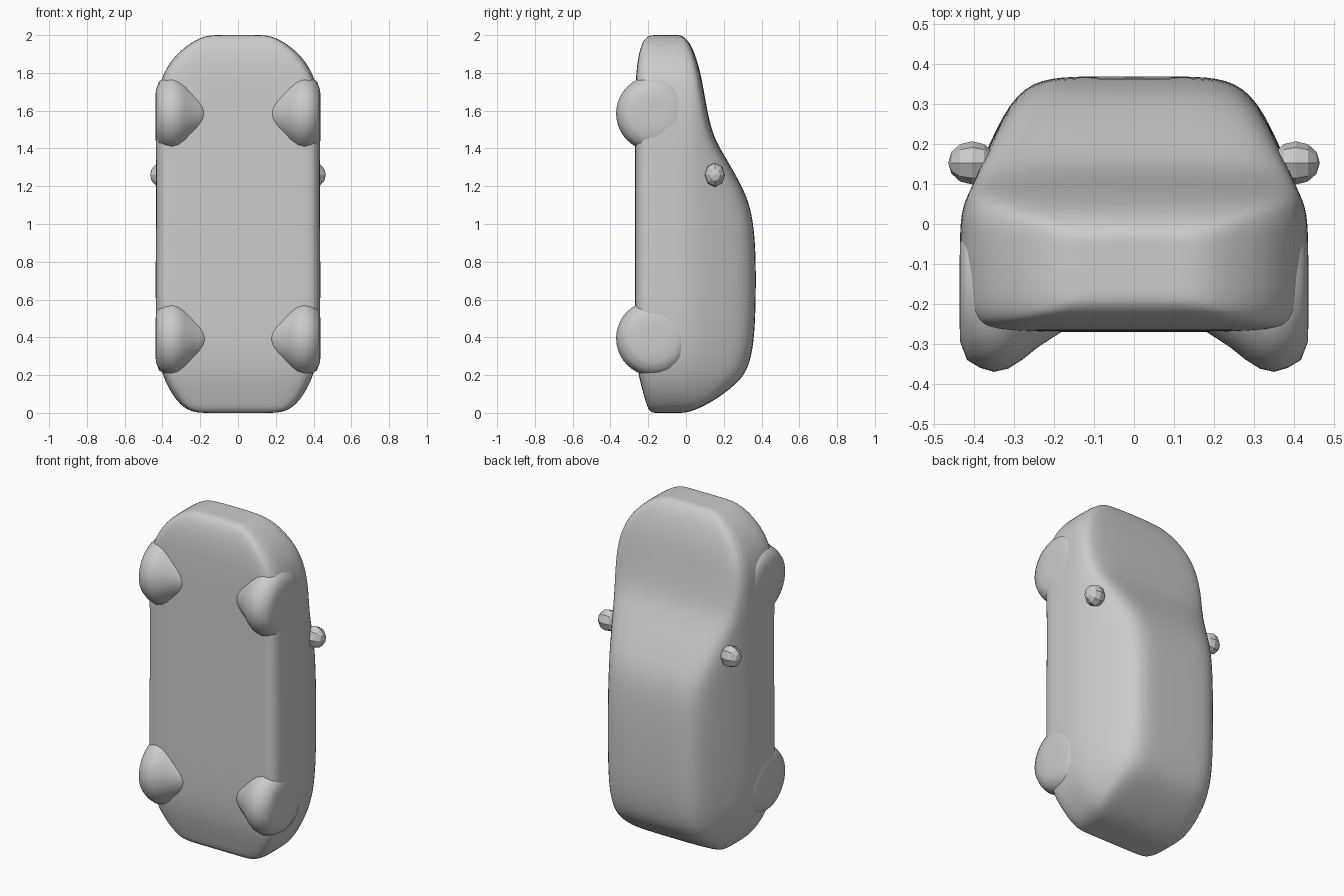
import bpy, bmesh, math
from mathutils import Matrix, Vector

if "Cube" in bpy.data.objects:
    bpy.data.objects.remove(bpy.data.objects["Cube"])

grey = bpy.data.materials.new("plain grey")
grey.use_nodes = True
GREY = (0.6, 0.6, 0.6, 1)
grey.diffuse_color = GREY
grey.node_tree.nodes["Principled BSDF"].inputs["Base Color"].default_value = GREY


def finish(name, bm, smooth=True):
    bmesh.ops.recalc_face_normals(bm, faces=bm.faces)
    mesh = bpy.data.meshes.new(name)
    bm.to_mesh(mesh)
    bm.free()
    mesh.materials.append(grey)
    for p in mesh.polygons:
        p.use_smooth = smooth
    ob = bpy.data.objects.new(name, mesh)
    bpy.context.collection.objects.link(ob)
    return ob


def loft(bm, rings):
    loops = [[bm.verts.new(p) for p in ring] for ring in rings]
    n = len(loops[0])
    for a, b in zip(loops, loops[1:]):
        for i in range(n):
            bm.faces.new((a[i], a[(i + 1) % n], b[(i + 1) % n], b[i]))
    bm.faces.new(loops[0][::-1])
    bm.faces.new(loops[-1])


def section(z, w, b, t):
    """Car cross-section: w half width, b underside, t roof or bonnet height."""
    s = min(0.02, b + 0.75 * (t - b))               # shoulder line
    k = min(max((t - 0.1) / 0.27, 0), 1)            # how much cabin there is
    r = w * (0.93 - 0.22 * k)                       # roof corner
    e = min(0.07, 0.3 * (s - b))
    c = t - 0.16 * (t - s)
    half = [(0.5 * w, b), (0.86 * w, b), (0.96 * w, b + 0.3 * e), (w, b + e),
            (w, (b + e + s) / 2), (w, s), ((w + r) / 2 + 0.005, (s + c) / 2),
            (r, c), (0.76 * r, t - 0.004), (0.4 * r, t)]
    pts = [(0, b)] + half + [(0, t)] + [(-x, y) for x, y in reversed(half)]
    return [(x, y, z) for x, y in pts]


# Body, lofted from the tail (z = 0) to the nose (z = 2)
stations = [
    (0.0, 0.14, -0.15, -0.05), (0.0, 0.22, -0.18, 0.0), (0.02, 0.275, -0.2, 0.06),
    (0.05, 0.31, -0.21, 0.12), (0.1, 0.35, -0.225, 0.2), (0.19, 0.397, -0.25, 0.31),
    (0.3, 0.424, -0.265, 0.348), (0.45, 0.435, -0.27, 0.366), (0.7, 0.436, -0.27, 0.371),
    (0.9, 0.435, -0.27, 0.367), (1.03, 0.434, -0.27, 0.352), (1.12, 0.434, -0.27, 0.33),
    (1.2, 0.434, -0.27, 0.295), (1.3, 0.434, -0.27, 0.24), (1.4, 0.435, -0.27, 0.18),
    (1.48, 0.436, -0.27, 0.14), (1.6, 0.435, -0.27, 0.112), (1.72, 0.422, -0.268, 0.092),
    (1.82, 0.385, -0.262, 0.072), (1.9, 0.325, -0.25, 0.047), (1.96, 0.25, -0.232, 0.02),
    (1.99, 0.19, -0.21, -0.01), (2.0, 0.14, -0.185, -0.03), (2.0, 0.08, -0.15, -0.06)]
bm = bmesh.new()
loft(bm, [section(*st) for st in stations])
body = finish("car_body", bm)
sub = body.modifiers.new("smooth", 'SUBSURF')
sub.levels = sub.render_levels = 2

# Wheels with an inner flare that blends into the underside
profile = [(0.437, 0.06), (0.435, 0.125), (0.418, 0.17), (0.385, 0.19), (0.35, 0.2),
           (0.315, 0.192), (0.28, 0.17), (0.24, 0.138), (0.2, 0.112), (0.15, 0.08)]
for end, zc in (("rear", 0.395), ("front", 1.585)):
    for side, sx in (("left", 1), ("right", -1)):
        bm = bmesh.new()
        loft(bm, [[(sx * x, -0.17 + r * math.cos(a), zc + r * math.sin(a))
                   for a in (i * math.tau / 40 for i in range(40))] for x, r in profile])
        finish(f"{end}_{side}_wheel", bm)

# Faceted door mirrors
for side, sx in (("left", 1), ("right", -1)):
    bm = bmesh.new()
    bmesh.ops.create_uvsphere(bm, u_segments=8, v_segments=6, radius=1)
    bm.transform(Matrix.Translation((sx * 0.405, 0.153, 1.26))
                 @ Matrix.Diagonal((0.06, 0.054, 0.064, 1))
                 @ Matrix.Rotation(math.pi / 2, 4, 'Y'))
    finish(f"{side}_mirror", bm, smooth=False)
